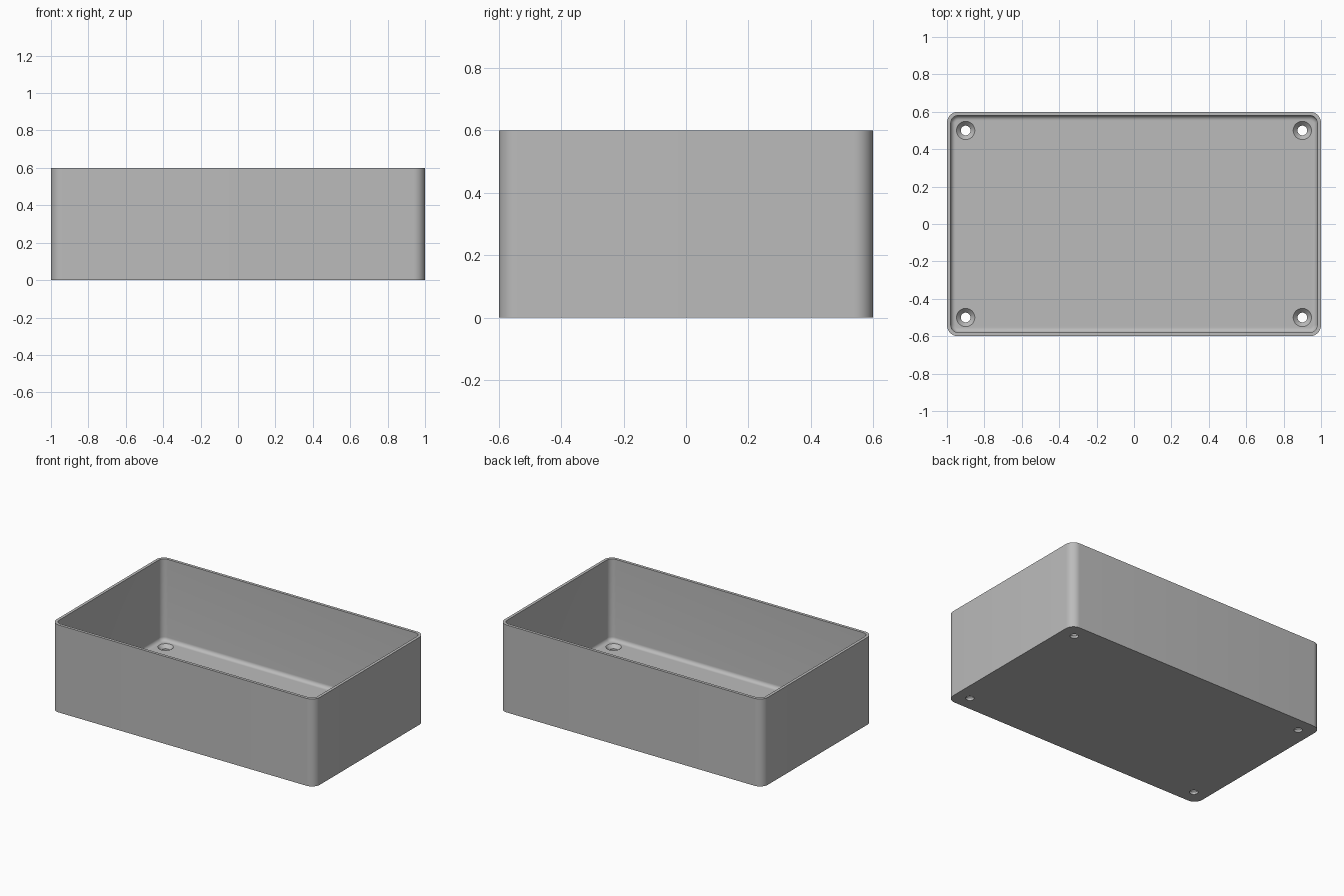
import bpy, bmesh
from math import sin, cos, pi, radians

default = bpy.data.objects.get("Cube")
if default:
    bpy.data.objects.remove(default, do_unlink=True)

HALF_X, HALF_Y, HEIGHT = 1.0, 0.6, 0.6
CORNER, WALL, FLOOR, FILLET = 0.06, 0.02, 0.04, 0.025

grey = bpy.data.materials.new("plain_grey")
grey.use_nodes = True
grey.diffuse_color = (0.5, 0.5, 0.5, 1)
grey.node_tree.nodes["Principled BSDF"].inputs["Base Color"].default_value = (0.5, 0.5, 0.5, 1)


def finish(bm, name):
    bmesh.ops.recalc_face_normals(bm, faces=bm.faces)
    mesh = bpy.data.meshes.new(name)
    bm.to_mesh(mesh)
    bm.free()
    mesh.materials.append(grey)
    obj = bpy.data.objects.new(name, mesh)
    bpy.context.collection.objects.link(obj)
    return obj


def rounded_ring(bm, inset, z, steps=10):
    """Ring of vertices around a rounded rectangle, shrunk by inset."""
    ring = []
    for quarter, (sx, sy) in enumerate(((1, 1), (-1, 1), (-1, -1), (1, -1))):
        for i in range(steps + 1):
            a = (quarter + i / steps) * pi / 2
            ring.append(bm.verts.new((sx * (HALF_X - CORNER) + (CORNER - inset) * cos(a),
                                      sy * (HALF_Y - CORNER) + (CORNER - inset) * sin(a), z)))
    return ring


def circle_ring(bm, x, y, r, z, sides=32):
    return [bm.verts.new((x + r * cos(2 * pi * i / sides), y + r * sin(2 * pi * i / sides), z))
            for i in range(sides)]


def loft(bm, rings):
    """Join rings with quads and cap both ends."""
    for a, b in zip(rings, rings[1:]):
        for i in range(len(a)):
            j = (i + 1) % len(a)
            bm.faces.new((a[i], a[j], b[j], b[i]))
    bm.faces.new(rings[0])
    bm.faces.new(rings[-1])


# Tray: outer wall, flat rim, inner wall, filleted floor
profile = [(0, 0), (0, HEIGHT), (WALL, HEIGHT)]
for i in range(9):
    a = i / 8 * pi / 2
    profile.append((WALL + FILLET * (1 - cos(a)), FLOOR + FILLET * (1 - sin(a))))
bm = bmesh.new()
loft(bm, [rounded_ring(bm, inset, z) for inset, z in profile])
tray = finish(bm, "open_tray")

# Countersunk screw holes in the four floor corners
bm = bmesh.new()
for sx in (-1, 1):
    for sy in (-1, 1):
        loft(bm, [circle_ring(bm, sx * 0.9, sy * 0.5, r, z)
                  for r, z in ((0.026, -0.1), (0.026, 0.016), (0.049, FLOOR), (0.049, 0.1))])
cutter = finish(bm, "screw_hole_cutter")
cutter.hide_render = True

cut = tray.modifiers.new("screw_holes", "BOOLEAN")
cut.operation = "DIFFERENCE"
cut.solver = "EXACT"
cut.object = cutter

bpy.ops.object.select_all(action="DESELECT")
tray.select_set(True)
bpy.context.view_layer.objects.active = tray
bpy.ops.object.modifier_apply(modifier=cut.name)
bpy.data.objects.remove(cutter, do_unlink=True)
bpy.ops.object.shade_smooth_by_angle(angle=radians(30))
